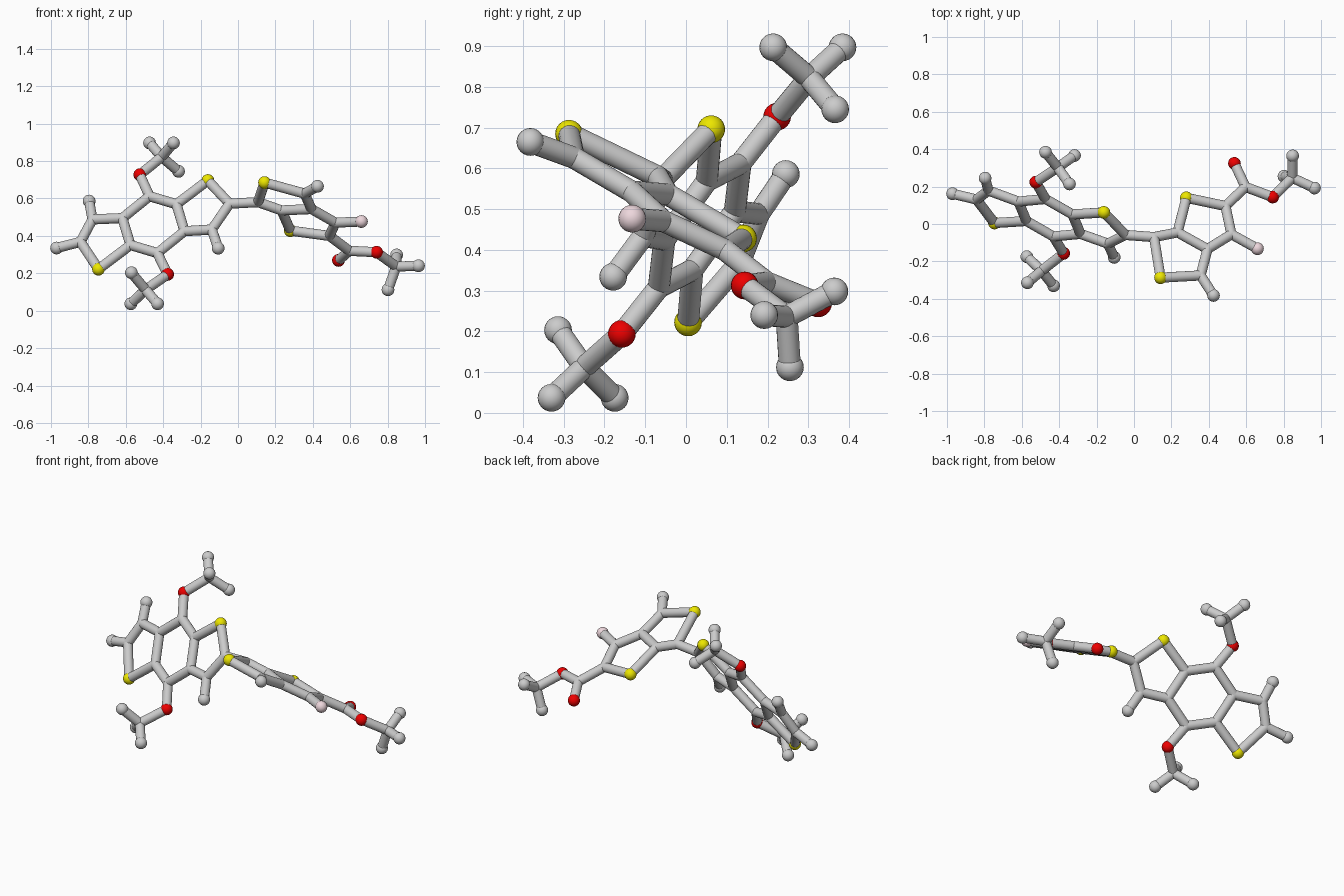
import bpy, bmesh
from mathutils import Vector, Matrix

if "Cube" in bpy.data.objects:
    bpy.data.objects.remove(bpy.data.objects["Cube"])

BOND_R, BALL_R = 0.027, 0.034


def material(name, rgb):
    m = bpy.data.materials.new(name)
    m.diffuse_color = (*rgb, 1)
    m.use_nodes = True
    m.node_tree.nodes["Principled BSDF"].inputs["Base Color"].default_value = m.diffuse_color
    return m


YELLOW = material("yellow", (0.85, 0.8, 0.0))
RED = material("red", (0.85, 0.0, 0.0))
PINK = material("pink", (0.85, 0.68, 0.72))


def finish(bm, name, mat=None):
    me = bpy.data.meshes.new(name)
    bm.to_mesh(me)
    bm.free()
    for p in me.polygons:
        p.use_smooth = True
    ob = bpy.data.objects.new(name, me)
    bpy.context.collection.objects.link(ob)
    if mat:
        me.materials.append(mat)
    bpy.context.view_layer.objects.active = ob
    bpy.ops.object.select_all(action='DESELECT')
    ob.select_set(True)
    bpy.ops.object.shade_smooth_by_angle()


def add_ball(bm, p, r):
    bmesh.ops.create_uvsphere(bm, u_segments=20, v_segments=12, radius=r,
                              matrix=Matrix.Translation(p))


def add_rod(bm, a, b):
    d = b - a
    rot = Vector((0, 0, 1)).rotation_difference(d).to_matrix().to_4x4()
    bmesh.ops.create_cone(bm, cap_ends=True, segments=20, radius1=BOND_R, radius2=BOND_R,
                          depth=d.length, matrix=Matrix.Translation((a + b) / 2) @ rot)


def build(group, atoms, chains):
    """Rods along each chain, small round joints, larger balls for the named kinds."""
    rods = bmesh.new()
    for chain in chains:
        names = chain.split()
        for a, b in zip(names, names[1:]):
            add_rod(rods, atoms[a], atoms[b])
    balls = {"H": (bmesh.new(), "end_balls", None), "S": (bmesh.new(), "yellow_balls", YELLOW),
             "O": (bmesh.new(), "red_balls", RED), "F": (bmesh.new(), "pink_ball", PINK)}
    for name, p in atoms.items():
        if name[0] in balls:
            add_ball(balls[name[0]][0], p, BALL_R)
        else:
            add_ball(rods, p, BOND_R)
    finish(rods, group + "_rods")
    for bm, label, mat in balls.values():
        if bm.verts:
            finish(bm, group + "_" + label, mat)
        else:
            bm.free()


# Left flat unit: three fused rings lying in one tilted plane, given as (x, z)
def left_plane(x, z):
    return Vector((x, 0.0335 - 0.393 * (x + 0.452) + 0.605 * (z - 0.46), z))


left = {k: left_plane(*v) for k, v in {
    "B1": (-.473, .612), "B2": (-.329, .569), "B3": (-.286, .425),
    "B4": (-.431, .308), "B5": (-.575, .351), "B6": (-.618, .495),
    "S1": (-.746, .222), "S2": (-.161, .696), "O1": (-.525, .727), "O2": (-.376, .194),
    "A1": (-.842, .368), "A2": (-.045, .572), "C1": (-.778, .488), "C2": (-.14, .434),
    "H1": (-.97, .335), "H2": (-.796, .586), "H3": (-.106, .334)}.items()}

# Two end tripods on the left unit
left |= {k: Vector(v) for k, v in {
    "M1": (-.408, .302, .822), "H4": (-.473, .384, .897),
    "H5": (-.345, .214, .897), "H6": (-.318, .366, .745),
    "M2": (-.494, -.25, .112), "H7": (-.43, -.33, .037),
    "H8": (-.573, -.175, .037), "H9": (-.57, -.314, .203)}.items()}

build("left_unit", left, [
    "B1 B2 B3 B4 B5 B6 B1", "B2 S2 A2 C2 B3", "B5 S1 A1 C1 B6",
    "A1 H1", "C1 H2", "C2 H3", "B1 O1 M1 H4", "H5 M1 H6", "B4 O2 M2 H7", "H8 M2 H9"])


# Right flat unit: two fused rings and side chain in another plane, given as (x, y)
def right_plane(x, y):
    return Vector((x, y, 0.570 - 0.246 * x - 0.522 * y))


right = {k: right_plane(*v) for k, v in {
    "Ca": (.107, -.07), "S3": (.142, -.287), "Cb": (.356, -.275), "Cc": (.393, -.134),
    "Cd": (.233, -.045), "S4": (.28, .14), "Ce": (.521, -.055), "Cf": (.489, .096),
    "Cg": (.596, .198), "O3": (.537, .324), "O4": (.741, .144),
    "F1": (.66, -.132), "H1": (.425, -.382)}.items()}
right |= {k: Vector(v) for k, v in {
    "M3": (.846, .247, .236), "H2": (.848, .364, .298),
    "H3": (.965, .192, .24), "H4": (.802, .255, .112)}.items()}
right["Link"] = left["A2"]

build("right_unit", right, [
    "Link Ca S3 Cb Cc Cd Ca", "Cd S4 Cf Ce Cc", "Cb H1", "Ce F1",
    "Cf Cg O3", "Cg O4 M3 H2", "H3 M3 H4"])
